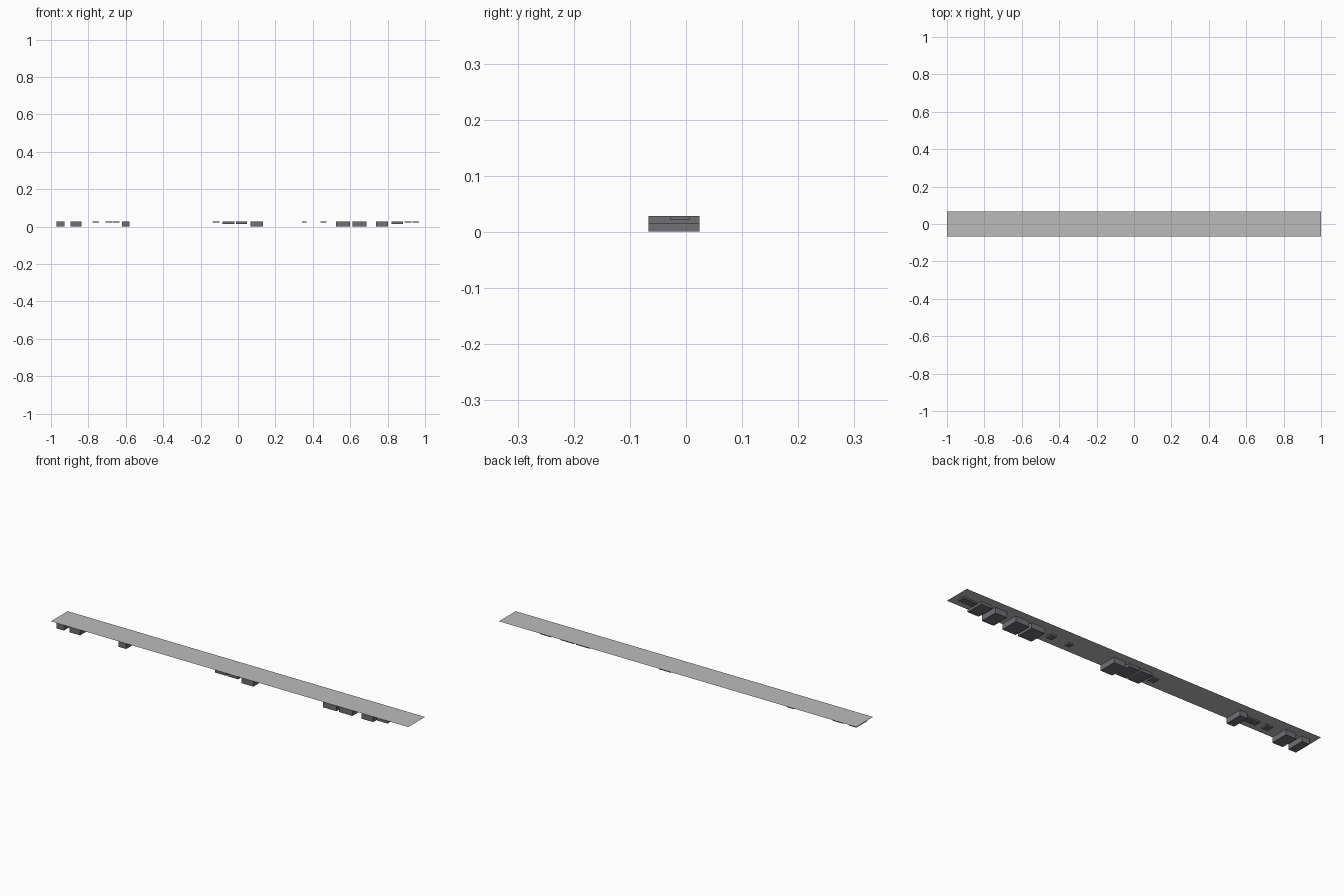
import bpy, bmesh

if "Cube" in bpy.data.objects:
    bpy.data.objects.remove(bpy.data.objects["Cube"])


def material(name, rgb):
    m = bpy.data.materials.new(name)
    m.diffuse_color = (*rgb, 1)
    m.use_nodes = True
    m.node_tree.nodes["Principled BSDF"].inputs["Base Color"].default_value = m.diffuse_color
    return m


light_grey = material("light grey", (0.5, 0.5, 0.5))
dark_grey = material("dark slate grey", (0.16, 0.16, 0.18))
TOP = 0.0285


def finish(name, bm, mat):
    me = bpy.data.meshes.new(name)
    bm.to_mesh(me)
    bm.free()
    me.materials.append(mat)
    ob = bpy.data.objects.new(name, me)
    bpy.context.collection.objects.link(ob)
    return ob


def block(name, x0, x1, y0, y1, z0):
    """Box hanging below the sheet, open where it meets it."""
    bm = bmesh.new()
    bmesh.ops.create_cube(bm, size=1)
    for v in bm.verts:
        v.co.x = x0 if v.co.x < 0 else x1
        v.co.y = y0 if v.co.y < 0 else y1
        v.co.z = z0 if v.co.z < 0 else TOP
    lid = [f for f in bm.faces if f.normal.z > 0.5]
    bmesh.ops.delete(bm, geom=lid, context='FACES_ONLY')
    return finish(name, bm, dark_grey)


# Thin top sheet
bm = bmesh.new()
bmesh.ops.create_grid(bm, x_segments=1, y_segments=1, size=1)
for v in bm.verts:
    v.co.y *= 0.067
    v.co.z = TOP
finish("top_sheet", bm, light_grey)

# Deep blocks reaching the ground
for x0, x1 in [(-0.97, -0.928), (-0.896, -0.837), (-0.621, -0.579), (0.067, 0.133),
               (0.523, 0.598), (0.612, 0.687), (0.737, 0.803)]:
    block("deep_block", x0, x1, -0.067, 0.024, 0.001)

# Half-depth blocks
for x0, x1 in [(-0.082, -0.02), (-0.012, 0.047), (0.822, 0.883)]:
    block("half_block", x0, x1, -0.067, 0.024, 0.015)

# Small shallow components
for x0, x1 in [(-0.778, -0.744), (-0.708, -0.672), (-0.669, -0.634), (-0.135, -0.1),
               (0.442, 0.474), (0.89, 0.927), (0.933, 0.969)]:
    block("small_component", x0, x1, -0.028, 0.006, 0.021)
block("tiny_component", 0.342, 0.367, -0.028, -0.002, 0.021)
